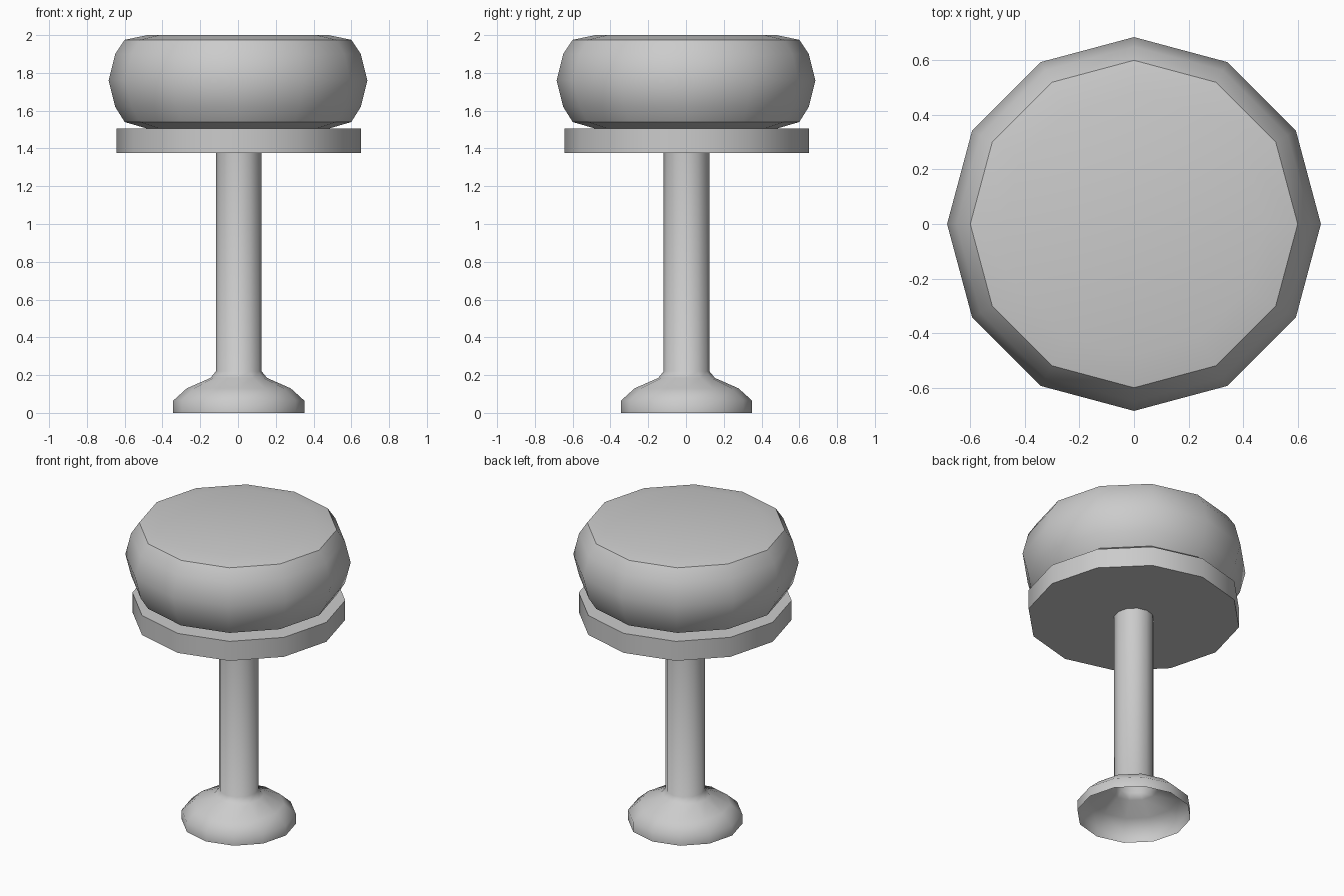
import bpy, bmesh, math

if "Cube" in bpy.data.objects:
    bpy.data.objects.remove(bpy.data.objects["Cube"])

SIDES = 12


def lathe(name, profile, offset=(0, 0), cap_bottom=True, cap_top=True, angle=40):
    """Spin an (r, z) profile, listed bottom to top, into a 12-sided part."""
    bm = bmesh.new()
    rings = []
    for r, z in profile:
        rings.append([bm.verts.new((r * math.cos(2 * math.pi * i / SIDES),
                                    r * math.sin(2 * math.pi * i / SIDES), z))
                      for i in range(SIDES)])
    for low, high in zip(rings, rings[1:]):
        for i in range(SIDES):
            j = (i + 1) % SIDES
            bm.faces.new((low[i], low[j], high[j], high[i]))
    if cap_bottom:
        bm.faces.new(rings[0][::-1])
    if cap_top:
        bm.faces.new(rings[-1])
    mesh = bpy.data.meshes.new(name)
    bm.to_mesh(mesh)
    bm.free()
    obj = bpy.data.objects.new(name, mesh)
    obj.location = (offset[0], offset[1], 0)
    bpy.context.collection.objects.link(obj)
    bpy.ops.object.select_all(action='DESELECT')
    obj.select_set(True)
    bpy.context.view_layer.objects.active = obj
    bpy.ops.object.shade_smooth_by_angle(angle=math.radians(angle))
    return obj


# Padded seat with a slightly raised top and bottom
lathe("seat_cushion", [(0.48, 1.505), (0.60, 1.54), (0.65, 1.62), (0.685, 1.76),
                       (0.65, 1.90), (0.60, 1.975), (0.48, 2.0)])

# Flat plate under the cushion
lathe("seat_plate", [(0.647, 1.375), (0.647, 1.505)], (0.004, 0.003))

# Column flowing into a flared foot, hollow and open underneath
lathe("pedestal", [(0.347, 0), (0.347, 0.065), (0.275, 0.13), (0.15, 0.185),
                   (0.121, 0.22), (0.121, 1.375)], (0.004, 0.003),
      cap_bottom=False, cap_top=False, angle=60)
